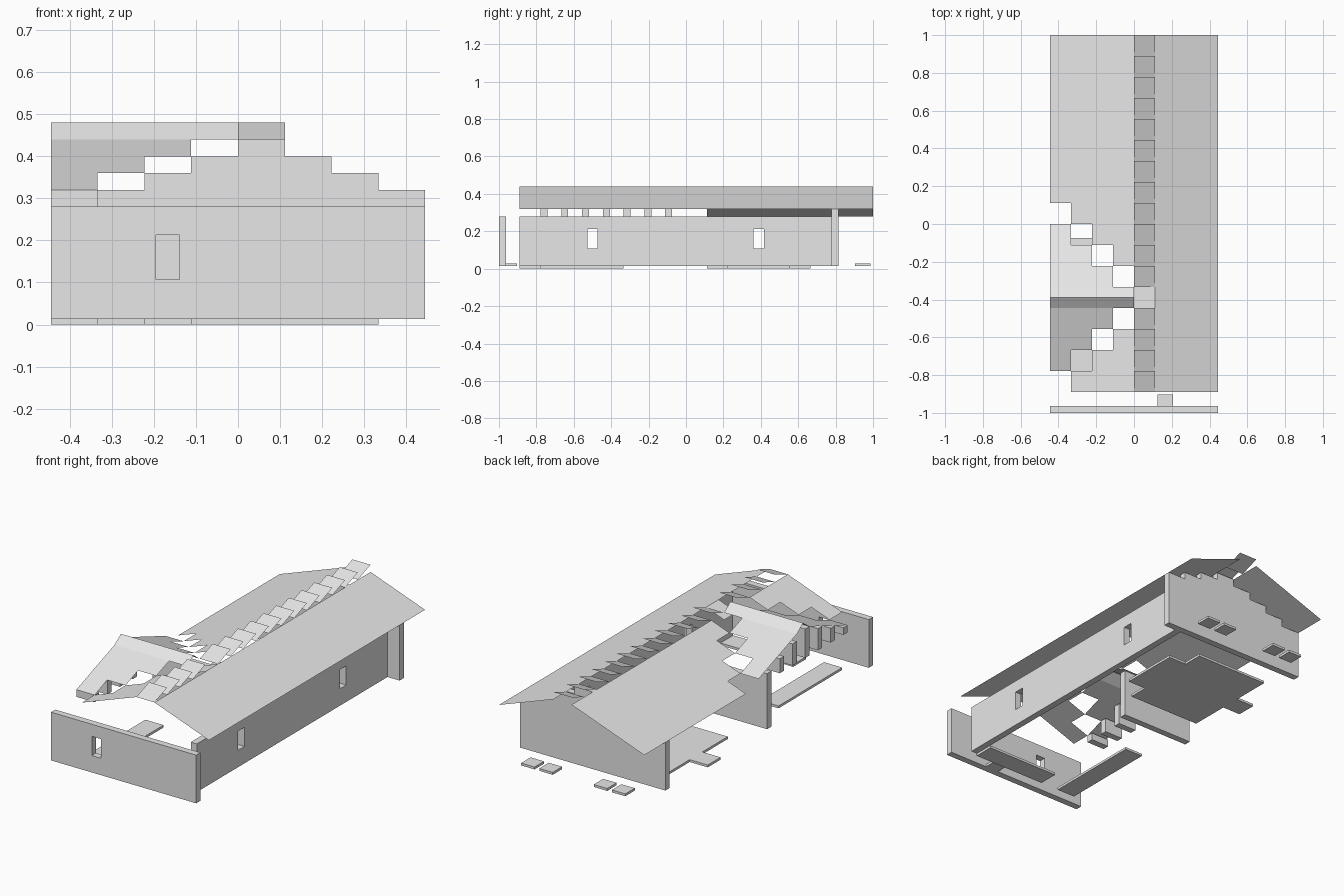
import bpy, bmesh

if "Cube" in bpy.data.objects:
    bpy.data.objects.remove(bpy.data.objects["Cube"])

C = 1 / 9          # grid cell
T = C / 3          # wall thickness
RISE = 0.04        # roof rise per cell
Z0, Z1 = 0.0133, 0.28
WZ0, WZ1 = 0.107, 0.213   # window heights

grey = bpy.data.materials.new("plain_grey")
grey.diffuse_color = (0.8, 0.8, 0.8, 1)
grey.use_nodes = True
grey.node_tree.nodes["Principled BSDF"].inputs["Base Color"].default_value = grey.diffuse_color


def finish(name, bm, closed=True):
    bmesh.ops.remove_doubles(bm, verts=bm.verts, dist=1e-5)
    if closed:
        bmesh.ops.recalc_face_normals(bm, faces=bm.faces)
    me = bpy.data.meshes.new(name)
    bm.to_mesh(me)
    bm.free()
    me.materials.append(grey)
    ob = bpy.data.objects.new(name, me)
    bpy.context.collection.objects.link(ob)
    return ob


def prism(name, pts, offset):
    """Close a planar outline and extrude it by an offset."""
    bm = bmesh.new()
    f = bm.faces.new([bm.verts.new(p) for p in pts])
    r = bmesh.ops.extrude_face_region(bm, geom=[f])
    vs = [g for g in r["geom"] if isinstance(g, bmesh.types.BMVert)]
    bmesh.ops.translate(bm, verts=vs, vec=offset)
    return finish(name, bm)


def box(name, x0, x1, y0, y1, z0, z1):
    return prism(name, [(x0, y0, z0), (x1, y0, z0), (x1, y1, z0), (x0, y1, z0)], (0, 0, z1 - z0))


def sheet(name, quads):
    """Thin roof surfaces, each quad given with its upper side outward."""
    bm = bmesh.new()
    for q in quads:
        bm.faces.new([bm.verts.new(p) for p in q])
    bm.normal_update()
    for f in bm.faces:
        if f.normal.z < 0:
            f.normal_flip()
    return finish(name, bm, False)


def cut(wall, x0, x1, y0, y1):
    cutter = box("window_cutter", x0, x1, y0, y1, WZ0, WZ1)
    cutter.hide_render = True
    cutter.hide_set(True)
    cutter.display_type = 'WIRE'
    m = wall.modifiers.new("window", 'BOOLEAN')
    m.operation, m.object, m.solver = 'DIFFERENCE', cutter, 'EXACT'
    bpy.context.view_layer.objects.active = wall
    bpy.ops.object.modifier_apply(modifier=m.name)
    bpy.data.objects.remove(cutter)


# walls with window openings
front = box("front_wall", -4*C, 4*C, -1, -1 + T, Z0, Z1)
cut(front, -1.75*C, -1.25*C, -1.1, -0.9)
right = box("right_wall", 3*C, 3*C + T, -8*C, 7*C, Z0, Z1)
for c in (-4.5, 3.5):
    cut(right, 2*C, 4*C, (c - .25)*C, (c + .25)*C)
box("inner_wall", -4*C, 0, -C, -C + T, Z0, Z1)

# back wall with stepped gable
steps = [(-4*C, Z0), (-4*C, Z1)]
for i in range(-3, 4):
    level = i + 4 if i <= 0 else 4 - i
    prev = steps[-1][1]
    z = Z1 + RISE * level
    # a fall after the ridge begins one cell later
    steps += [(i*C, prev), (i*C, z)]
steps += [(4*C, steps[-1][1]), (4*C, Z0)]
prism("back_wall", [(x, 7*C, z) for x, z in steps], (0, T, 0))

# stepped posts closing the side gable
for k in range(7):
    h = min(k, 6 - k) + 1
    box("gable_post", -4*C, -3*C, (k - 7)*C, (k - 7)*C + T, Z1, Z1 + RISE*h)

# main roof, right slope
sheet("right_roof", [[(C, -8*C, .44), (4*C, -8*C, .32), (4*C, 9*C, .32), (C, 9*C, .44)]])


# main roof, left slope, in strips that step around the side gable
def left_strip(i, y0, y1):
    a, b = (i*C, (i + 1)*C)
    za, zb = .44 + RISE*i, .44 + RISE*(i + 1)
    return [(a, y0*C, za), (b, y0*C, zb), (b, y1*C, zb), (a, y1*C, za)]


quads = []
for i in range(-4, 0):
    quads.append(left_strip(i, -3 - i, 9))
    if i > -4:
        quads.append(left_strip(i, -8, -4 + i + 0))
quads_fixed = []
for q in quads[:1]:
    quads_fixed.append(q)
for i in range(-3, 0):
    quads_fixed.append(left_strip(i, -3 - i, 9))
    quads_fixed.append(left_strip(i, -8, -4 + i))
sheet("left_roof", quads_fixed)

# side gable roof: two slopes shrinking towards the main ridge, steeper cap
quads = []
for i in range(-4, 0):
    a, b = i*C, (i + 1)*C
    n = -1 - i                       # cells of slope outside the cap
    for s in (-1, 1):
        yc = -3.5*C
        e, k = yc + s*C/2, yc + s*(n + .5)*C
        quads.append([(a, yc, .48), (b, yc, .48), (b, e, .44), (a, e, .44)])
        if n:
            z = .44 - RISE*n
            quads.append([(a, e, .44), (b, e, .44), (b, k, z), (a, k, z)])
sheet("side_gable_roof", quads)

# tilted ridge tiles, with one turned tile where the roofs meet
for k in range(-8, 9):
    y0, y1 = k*C, (k + 1)*C
    if k == -4:
        za, zb, zc, zd = .40, .44, .44, .40
    else:
        za, zb, zc, zd = .44, .44, .48, .48
    sheet("ridge_tile", [[(0, y0, za), (C, y0, zb), (C, y1, zc), (0, y1, zd)]])

# floor slabs
box("side_floor", -3*C, -2*C, -8*C, -3*C, 0, Z0)
box("front_floor", -C, 3*C, -8*C, -7*C, 0, Z0)
plate = [(-3, 1), (1, 1), (1, 2), (2, 2), (2, 5), (1, 5), (1, 6), (-3, 6),
         (-3, 4), (-4, 4), (-4, 3), (-3, 3)]
prism("main_floor", [(x*C, y*C, 0) for x, y in plate], (0, 0, Z0))

# small paving stones outside
for x, y in [(1.5, -8.5)] + [(x, 8.5) for x in (-2.5, -1.5, 1.5, 2.5)]:
    box("paving_stone", (x - .37)*C, (x + .37)*C, (y - .37)*C, (y + .37)*C, Z0, 2*Z0)
